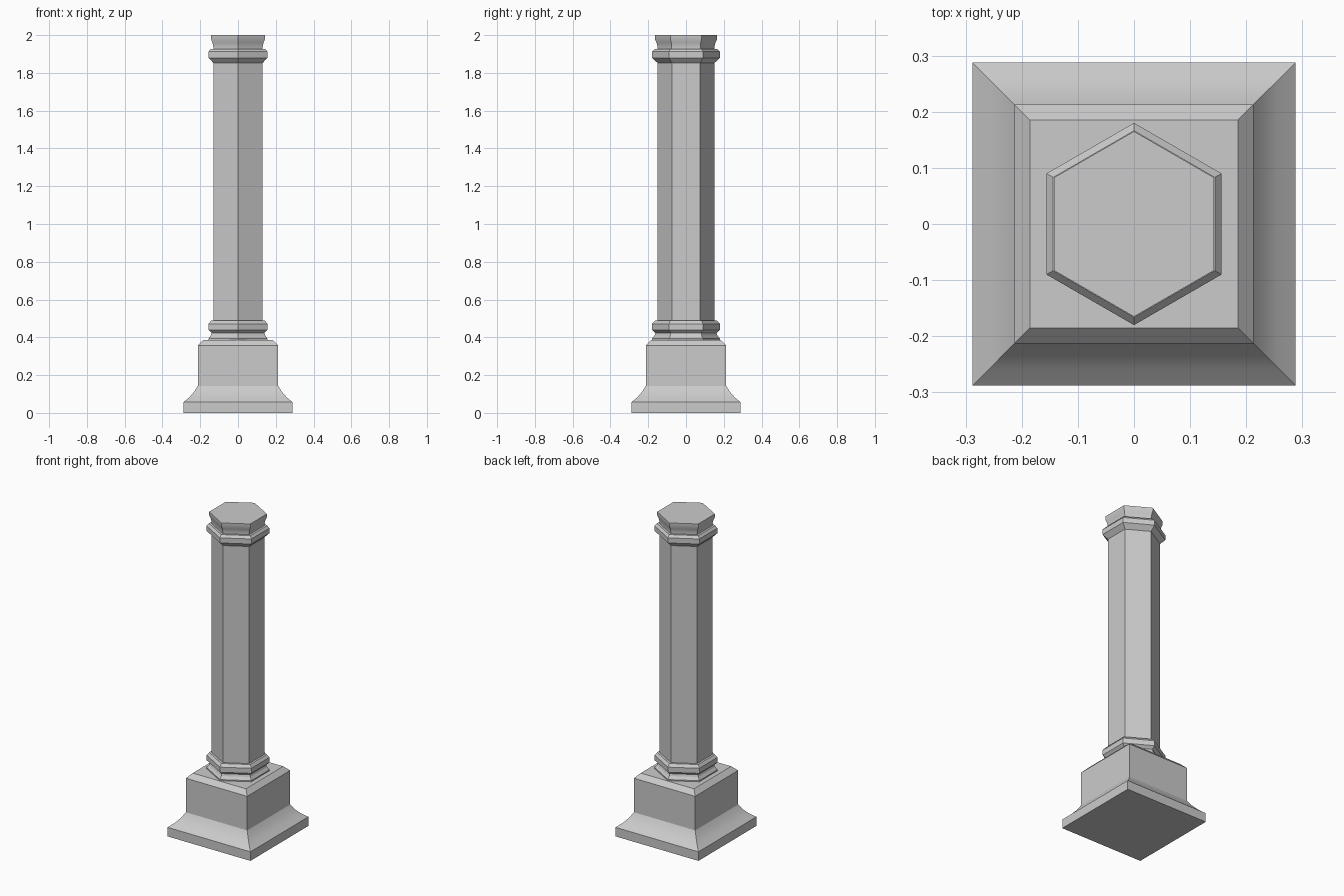
import bpy, bmesh, math

cube = bpy.data.objects.get("Cube")
if cube:
    bpy.data.objects.remove(cube, do_unlink=True)

GREY = (0.6, 0.6, 0.6, 1)
stone = bpy.data.materials.new("grey stone")
stone.use_nodes = True
stone.diffuse_color = GREY
stone.node_tree.nodes["Principled BSDF"].inputs["Base Color"].default_value = GREY


def stack(name, sides, start, profile, smooth=False):
    """Loft a regular polygon through (apothem, height) steps and cap both ends."""
    bm = bmesh.new()
    rings = []
    for apothem, z in profile:
        r = apothem / math.cos(math.pi / sides)
        angles = [start + i * math.tau / sides for i in range(sides)]
        rings.append([bm.verts.new((r * math.cos(a), r * math.sin(a), z)) for a in angles])
    for low, high in zip(rings, rings[1:]):
        for i in range(sides):
            j = (i + 1) % sides
            bm.faces.new((low[i], low[j], high[j], high[i]))
    bm.faces.new(rings[0][::-1])
    bm.faces.new(rings[-1])
    mesh = bpy.data.meshes.new(name)
    bm.to_mesh(mesh)
    bm.free()
    mesh.materials.append(stone)
    obj = bpy.data.objects.new(name, mesh)
    bpy.context.collection.objects.link(obj)
    if smooth:
        bpy.ops.object.select_all(action='DESELECT')
        obj.select_set(True)
        bpy.context.view_layer.objects.active = obj
        bpy.ops.object.shade_smooth_by_angle(angle=math.radians(30))
    return obj


SQUARE = math.pi / 4
HEX = math.pi / 2

# Square base: slab, hollow flare, plinth block with chamfered top
stack("base_slab", 4, SQUARE, [(0.288, 0), (0.288, 0.057)])
stack("base_flare", 4, SQUARE,
      [(0.288, 0.057), (0.257, 0.083), (0.232, 0.112), (0.213, 0.143)], smooth=True)
stack("plinth", 4, SQUARE, [(0.213, 0.143), (0.213, 0.357), (0.185, 0.386)])

# Six-sided column with mouldings at the foot and head
stack("foot_moulding", 6, HEX,
      [(0.156, 0.386), (0.156, 0.393), (0.144, 0.41), (0.14, 0.423),
       (0.156, 0.439), (0.156, 0.471), (0.143, 0.488)])
stack("shaft", 6, HEX, [(0.13, 0.486), (0.13, 1.853)])
stack("head_ring", 6, HEX,
      [(0.13, 1.852), (0.156, 1.88), (0.156, 1.912), (0.144, 1.927)])
stack("cap", 6, HEX,
      [(0.131, 1.927), (0.131, 1.94), (0.135, 1.96), (0.143, 1.979), (0.143, 2.0)], smooth=True)
